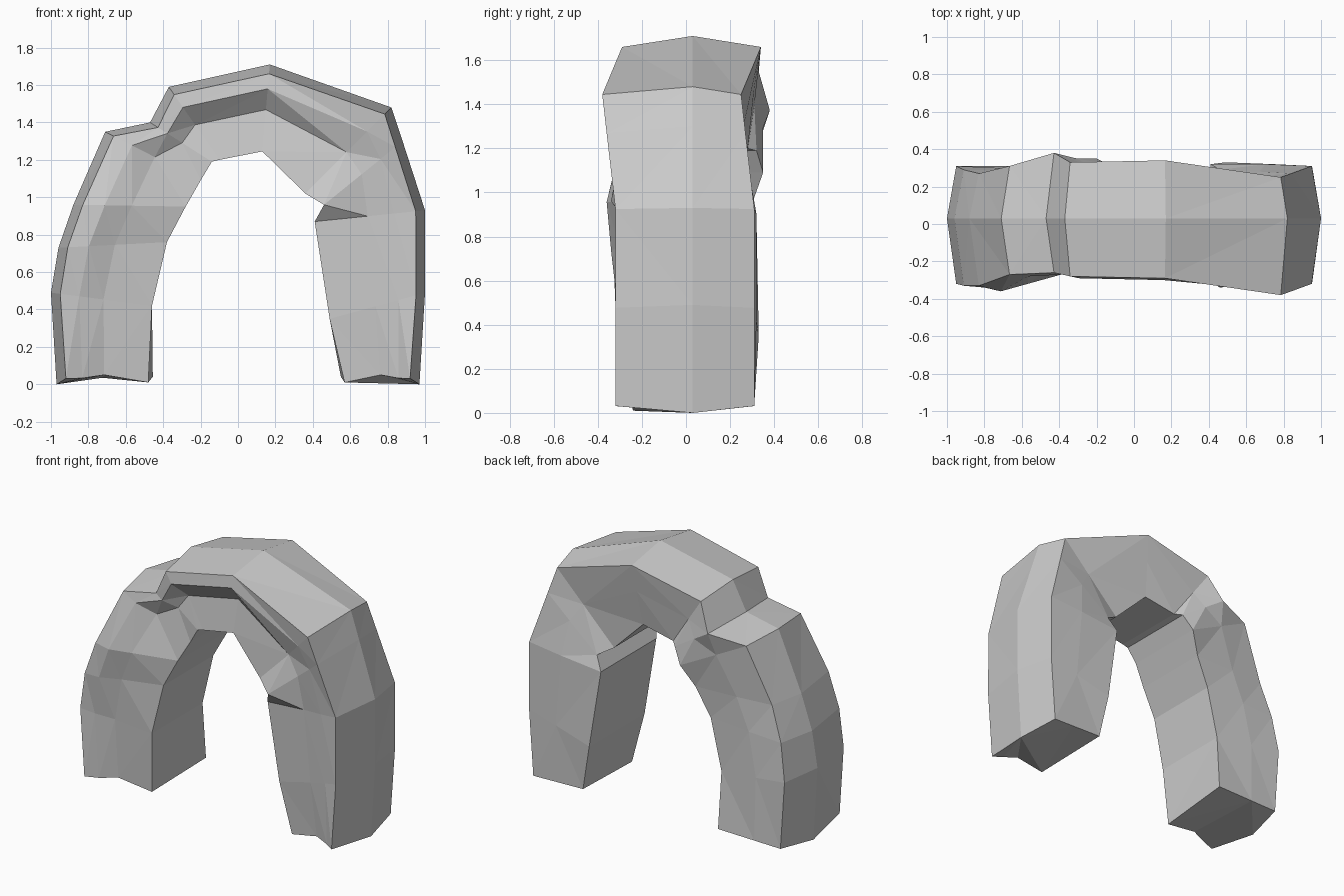
import bpy, bmesh

# Stations along the arch, left foot to right foot:
# outer ridge x, z | inner x, z | front depth: outer, upper, lower, inner | back depth: outer, middle, inner
STATIONS = [
    (-.97, .01, -.48, .02, -.32, -.29, -.25, -.23, .31, .31, .31),
    (-1.0, .50, -.46, .43, -.32, -.31, -.28, -.26, .31, .30, .28),
    (-.96, .74, -.38, .77, -.33, -.34, -.30, -.25, .29, .29, .28),
    (-.88, .97, -.28, .96, -.33, -.36, -.32, -.24, .27, .29, .30),
    (-.71, 1.36, -.20, 1.10, -.27, -.28, -.23, -.22, .31, .33, .35),
    (-.47, 1.41, -.14, 1.20, -.26, -.27, -.21, -.23, .38, .35, .32),
    (-.37, 1.60, -.10, 1.21, -.28, -.29, -.20, -.23, .33, .31, .28),
    (.17, 1.72, .13, 1.255, -.29, -.30, -.21, -.235, .34, .31, .27),
    (.82, 1.49, .36, 1.03, -.38, -.35, -.29, -.28, .25, .25, .25),
    (.88, 1.31, .46, .97, -.36, -.33, -.31, -.34, .27, .28, .29),
    (1.0, .94, .41, .88, -.32, -.31, -.29, -.27, .31, .32, .32),
    (1.0, .50, .49, .36, -.32, -.30, -.28, -.26, .31, .32, .33),
    (.97, .01, .57, .02, -.32, -.28, -.25, -.24, .31, .31, .31),
]


def ring(bm, s):
    """One eight-sided cross-section, with a ridge along the outside."""
    ox, oz, ix, iz, f0, f1, f2, f3, b0, b1, b3 = s
    length = ((ix - ox) ** 2 + (iz - oz) ** 2) ** .5
    edge = .05 / length
    foot = oz < .1                          # feet are slightly bevelled
    lift = .03 if foot else 0
    layout = [(0, .03, 0), (edge, f0, lift), (.28, f1, lift), (.52, f2, lift * 1.5),
              (1, f3, 0), (1.05 if foot else 1, b3, lift),
              (.5, b1, lift), (edge, b0, lift)]
    return [bm.verts.new((ox + t * (ix - ox), y, oz + t * (iz - oz) + dz))
            for t, y, dz in layout]


# Rock arch: skin the stations, then close both feet
bm = bmesh.new()
rings = [ring(bm, s) for s in STATIONS]
for a, b in zip(rings, rings[1:]):
    for i in range(8):
        j = (i + 1) % 8
        bm.faces.new((a[i], a[j], b[j], b[i]))
bm.faces.new(rings[0])
bm.faces.new(rings[-1][::-1])

# Facet the uneven rock and settle it on the ground
bmesh.ops.triangulate(bm, faces=bm.faces[:])
bmesh.ops.recalc_face_normals(bm, faces=bm.faces[:])
low = min(v.co.z for v in bm.verts)
bmesh.ops.translate(bm, verts=bm.verts[:], vec=(0, 0, -low))

mesh = bpy.data.meshes.new("rock_arch")
bm.to_mesh(mesh)
bm.free()
bpy.context.collection.objects.link(bpy.data.objects.new("rock_arch", mesh))
